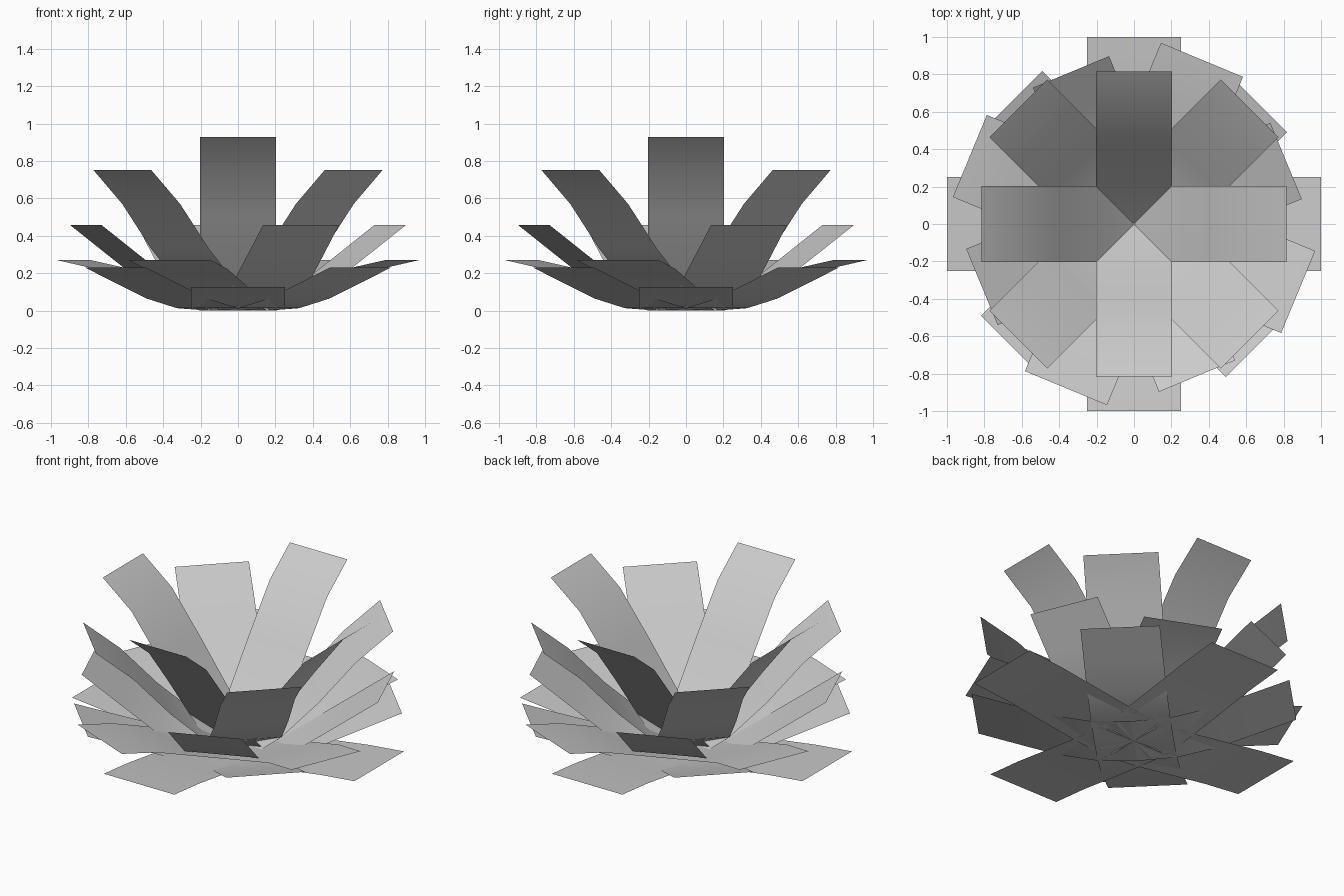
import bpy, bmesh
from math import cos, sin, radians, pi

if "Cube" in bpy.data.objects:
    bpy.data.objects.remove(bpy.data.objects["Cube"])


def petal_ring(name, size, turn, heights):
    """Four square-ended curved strips that start at the centre line and cross each other."""
    bm = bmesh.new()
    h = size / 4

    def vert(r, side, a, z):
        return bm.verts.new((r * cos(a) - side * sin(a), r * sin(a) + side * cos(a), z))

    for k in range(4):
        a = radians(turn) + k * pi / 2
        rows = [(vert(h * i, -h, a, z), vert(h * i, h, a, z)) for i, z in enumerate(heights)]
        for (r0, l0), (r1, l1) in zip(rows, rows[1:]):
            bm.faces.new((r0, r1, l1, l0)).smooth = True
    me = bpy.data.meshes.new(name)
    bm.to_mesh(me)
    bm.free()
    bpy.context.collection.objects.link(bpy.data.objects.new(name, me))


# layers from the flat outer petals to the upright inner ones
LAYERS = [
    ("outer_petals", 1.00, 0, (0.005, 0.03, 0.066, 0.102, 0.127)),
    ("low_petals", 0.925, 45, (0.0, 0.013, 0.065, 0.147, 0.23)),
    ("lower_middle_petals", 0.95, 67.5, (0.005, 0.06, 0.14, 0.22, 0.27)),
    ("upper_middle_petals", 0.88, 22.5, (0.0, 0.035, 0.135, 0.295, 0.457)),
    ("high_petals", 0.875, 45, (0.0, 0.13, 0.33, 0.57, 0.752)),
    ("inner_petals", 0.815, 0, (0.0, 0.22, 0.50, 0.765, 0.927)),
]
for layer in LAYERS:
    petal_ring(*layer)
